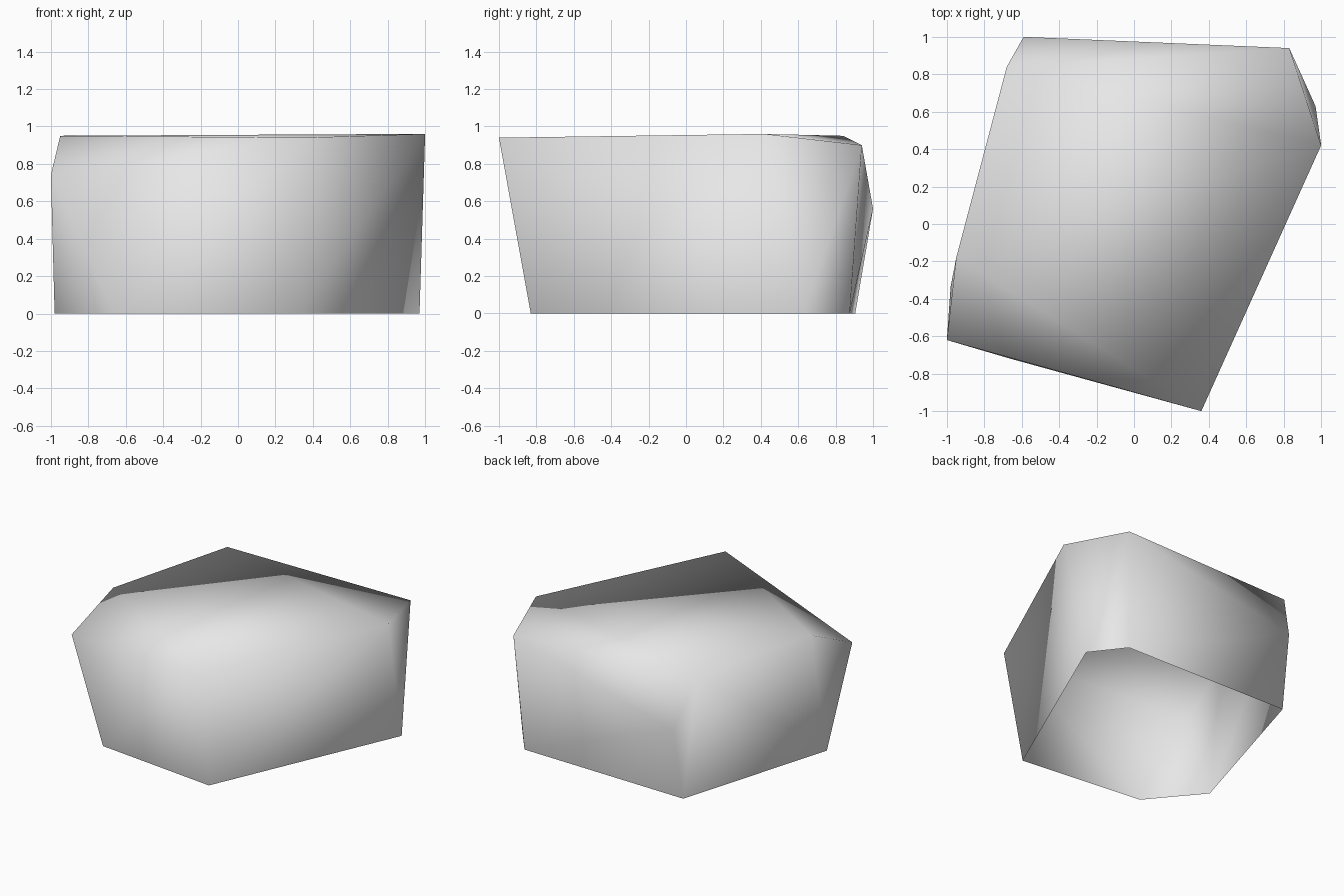
import bpy
import bmesh

# Remove the default cube
cube = bpy.data.objects.get("Cube")
if cube:
    bpy.data.objects.remove(cube, do_unlink=True)

# Stone colour
stone = bpy.data.materials.new("stone_grey")
stone.use_nodes = True
colour = (0.8, 0.8, 0.8, 1)
stone.diffuse_color = colour
stone.node_tree.nodes["Principled BSDF"].inputs["Base Color"].default_value = colour

# Ground outline of the boulder, anticlockwise from the front corner
base_outline = [(0.33, -0.83), (0.97, 0.63), (0.78, 0.875),
                (-0.61, 0.905), (-0.98, -0.335), (-0.66, -0.72)]

# Upper corners of the boulder
front_corner = (0.36, -1, 0.94)
left_corner = (1, 0.42, 0.96)
back_left_corner = (0.83, 0.94, 0.9)
back_right_corner = (-0.68, 0.84, 0.95)
back_bulge = (-0.59, 1, 0.56)
right_corner = (-0.95, -0.18, 0.95)
front_right_bulge = (-1, -0.62, 0.74)
upper_corners = [front_corner, left_corner, back_left_corner, back_right_corner,
                 back_bulge, right_corner, front_right_bulge]

# Wrap the corners in a faceted shell
bm = bmesh.new()
for corner in [(x, y, 0) for x, y in base_outline] + upper_corners:
    bm.verts.new(corner)
bmesh.ops.convex_hull(bm, input=bm.verts[:])
bmesh.ops.recalc_face_normals(bm, faces=bm.faces[:])

# Open underside, smooth sides and top
underside = [f for f in bm.faces if all(v.co.z < 0.01 for v in f.verts)]
bmesh.ops.delete(bm, geom=underside, context='FACES')
for face in bm.faces:
    face.smooth = True

mesh = bpy.data.meshes.new("boulder")
bm.to_mesh(mesh)
bm.free()
mesh.materials.append(stone)
bpy.context.collection.objects.link(bpy.data.objects.new("boulder", mesh))
